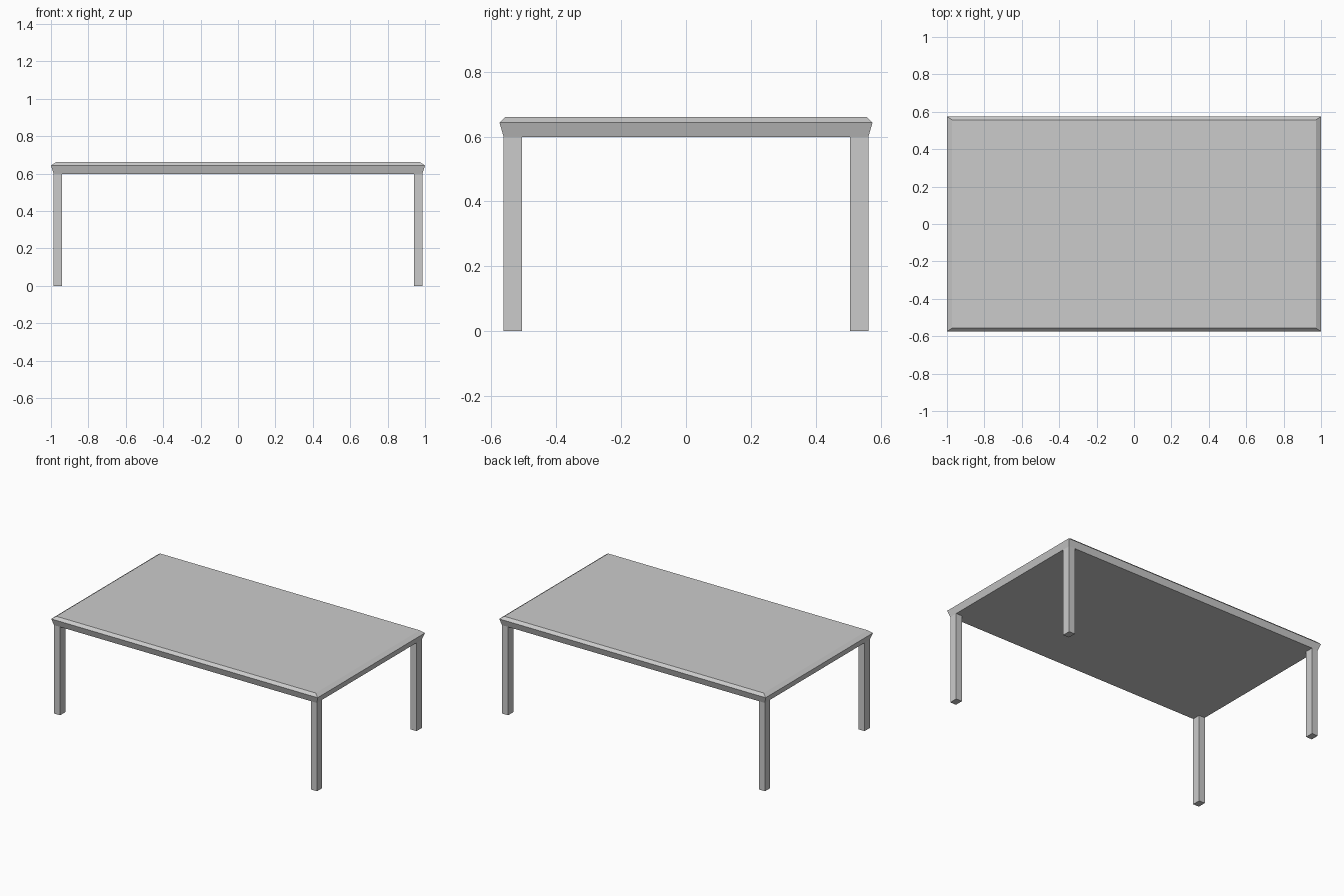
import bpy, bmesh

if "Cube" in bpy.data.objects:
    bpy.data.objects.remove(bpy.data.objects["Cube"])

def mesh_object(name, bm):
    bmesh.ops.recalc_face_normals(bm, faces=bm.faces)
    mesh = bpy.data.meshes.new(name)
    bm.to_mesh(mesh)
    bm.free()
    obj = bpy.data.objects.new(name, mesh)
    bpy.context.collection.objects.link(obj)
    return obj

def stacked_slab(name, rings):
    """Closed slab through rectangular rings given as (half_x, half_y, z)."""
    bm = bmesh.new()
    loops = [[bm.verts.new((sx * hx, sy * hy, z))
              for sx, sy in ((-1, -1), (1, -1), (1, 1), (-1, 1))]
             for hx, hy, z in rings]
    for low, high in zip(loops, loops[1:]):
        for i in range(4):
            j = (i + 1) % 4
            bm.faces.new((low[i], low[j], high[j], high[i]))
    bm.faces.new(loops[0][::-1])
    bm.faces.new(loops[-1])
    return mesh_object(name, bm)

# Table top: flares outward, then chamfers in to the flat surface
BOTTOM_X, BOTTOM_Y, BOTTOM_Z = 0.986, 0.562, 0.599
stacked_slab("table_top", [
    (BOTTOM_X, BOTTOM_Y, BOTTOM_Z),
    (1.0, 0.575, 0.643),
    (0.973, 0.557, 0.661),
])

# Legs: rectangular posts flush with the corners of the underside
LEG_X, LEG_Y = 0.045, 0.056
for side, sx in (("left", -1), ("right", 1)):
    for end, sy in (("front", -1), ("back", 1)):
        leg = stacked_slab(f"{end}_{side}_leg", [
            (LEG_X / 2, LEG_Y / 2, 0.0),
            (LEG_X / 2, LEG_Y / 2, BOTTOM_Z),
        ])
        leg.location = (sx * (BOTTOM_X - LEG_X / 2),
                        sy * (BOTTOM_Y - LEG_Y / 2), 0)
